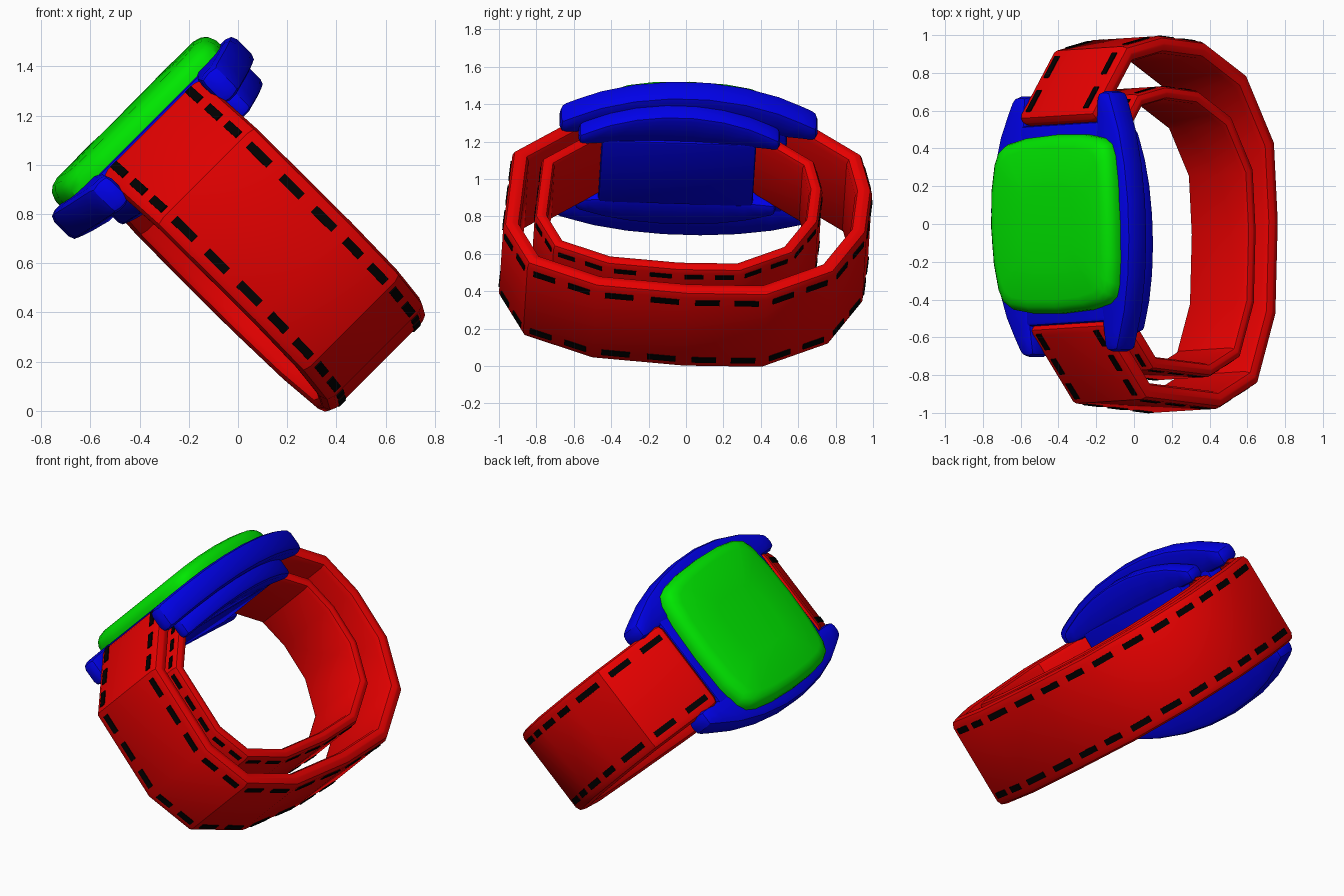
import bpy, bmesh, math
from mathutils import Matrix, Vector

cube = bpy.data.objects.get("Cube")
if cube:
    bpy.data.objects.remove(cube, do_unlink=True)


def material(name, rgb):
    m = bpy.data.materials.new(name)
    m.use_nodes = True
    color = (*rgb, 1)
    m.diffuse_color = color
    m.node_tree.nodes["Principled BSDF"].inputs["Base Color"].default_value = color
    return m


RED = material("strap_red", (0.8, 0, 0))
BLUE = material("case_blue", (0, 0, 0.8))
GREEN = material("face_green", (0, 0.8, 0))
BLACK = material("stitch_black", (0, 0, 0))

# Local frame: x across the strap, y along the dial, z out of the dial
TILT = Matrix.Rotation(math.radians(-45), 4, 'Y')
OUTER = TILT @ Matrix.Translation((0.54, 0, 0)) @ Matrix.Rotation(math.radians(2.6), 4, 'Z')
INNER = OUTER @ Matrix.Translation((0.065, -0.05, 0.115)) @ Matrix.Scale(0.78, 4)


def finish(name, bm, mat, matrix):
    mesh = bpy.data.meshes.new(name)
    bmesh.ops.recalc_face_normals(bm, faces=bm.faces)
    bm.to_mesh(mesh)
    bm.free()
    mesh.materials.append(mat)
    obj = bpy.data.objects.new(name, mesh)
    bpy.context.collection.objects.link(obj)
    obj.matrix_world = matrix
    bpy.ops.object.select_all(action='DESELECT')
    obj.select_set(True)
    bpy.context.view_layer.objects.active = obj
    bpy.ops.object.shade_smooth_by_angle(angle=math.radians(32))


def loft(name, rings, mat, matrix, bevel, segments=2):
    """Skin a row of equal rings, cap the ends and round the sharp edges."""
    bm = bmesh.new()
    loops = [[bm.verts.new(p) for p in ring] for ring in rings]
    count = len(rings[0])
    for a, b in zip(loops, loops[1:]):
        for i in range(count):
            j = (i + 1) % count
            bm.faces.new((a[i], a[j], b[j], b[i]))
    bm.faces.new(loops[0])
    bm.faces.new(loops[-1])
    bmesh.ops.recalc_face_normals(bm, faces=bm.faces)
    sharp = [e for e in bm.edges if e.calc_face_angle(0) > math.radians(50)]
    bmesh.ops.bevel(bm, geom=sharp, offset=bevel, segments=segments,
                    profile=0.5, affect='EDGES', clamp_overlap=True)
    finish(name, bm, mat, matrix)


# Strap path seen from the side (y, z)
PATH = [Vector(p) for p in (
    (-0.55, 1.085), (-0.94, 0.77), (-0.99, 0.21), (-0.86, -0.08),
    (-0.49, -0.235), (0, -0.275), (0.42, -0.265), (0.78, -0.07),
    (0.955, 0.24), (0.985, 0.56), (0.93, 0.83), (0.57, 1.115))]
HALF, THICK = 0.285, 0.09


def strap(name, matrix):
    normals = []
    for a, b in zip(PATH, PATH[1:]):
        t = (b - a).normalized()
        normals.append(Vector((-t.y, t.x)))
    rings = []
    for i, p in enumerate(PATH):
        before, after = normals[max(i - 1, 0)], normals[min(i, len(normals) - 1)]
        mid = (before + after).normalized()
        q = p + mid * THICK / mid.dot(after)
        rings.append([(-HALF, *p), (HALF, *p), (HALF, *q), (-HALF, *q)])
    loft(name, rings, RED, matrix, 0.04)


def stitches(name, matrix):
    bm = bmesh.new()
    for a, b in zip(PATH, PATH[1:]):
        d = b - a
        dashes = max(1, round(d.length / 0.2))
        turn = Matrix.Rotation(math.atan2(d.y, d.x), 4, 'X')
        size = Matrix.Diagonal((0.036, 0.62 * d.length / dashes, 0.012, 1))
        for k in range(dashes):
            p = a + d * (k + 0.5) / dashes
            for side in (-0.215, 0.215):
                place = Matrix.Translation((side, *p))
                bmesh.ops.create_cube(bm, size=1, matrix=place @ turn @ size)
    finish(name, bm, BLACK, matrix)


# Curved side bars whose ends form the lugs: (y, outer x)
HALF_BAR = [(0.1, 0.522), (0.3, 0.497), (0.48, 0.45), (0.6, 0.4), (0.69, 0.36)]
BAR = [(-y, x) for y, x in reversed(HALF_BAR)] + HALF_BAR


def case(prefix, matrix):
    for side, label in ((-1, "right"), (1, "left")):
        rings = []
        for y, x in BAR:
            drop = 0.09 * y * y
            low, high = 0.955 - drop, 1.105 - drop
            rings.append([(side * 0.265, y, low), (side * x, y, low),
                          (side * x, y, high), (side * 0.265, y, high)])
        loft(f"{prefix}_{label}_bar", rings, BLUE, matrix, 0.035)
    plate = [[(x, y, z) for x, y in ((-0.3, -0.53), (0.3, -0.53), (0.3, 0.53), (-0.3, 0.53))]
             for z in (0.935, 1.08)]
    loft(f"{prefix}_body", plate, BLUE, matrix, 0.02)


for prefix, matrix in (("outer", OUTER), ("inner", INNER)):
    strap(f"{prefix}_strap", matrix)
    stitches(f"{prefix}_stitches", matrix)
    case(f"{prefix}_case", matrix)

# Dial cover: a rounded, slightly arched square with bulging sides and a soft shoulder
QUARTER = [(0.462, 0), (0.455, 0.2), (0.435, 0.34), (0.408, 0.405),
           (0.355, 0.44), (0.22, 0.465), (0, 0.475)]
half = QUARTER + [(-x, y) for x, y in reversed(QUARTER[:-1])]
outline = half + [(x, -y) for x, y in reversed(half[1:-1])]
LEVELS = [(0.98, 1.0), (1.0, 1.1), (0.995, 1.135), (0.97, 1.162),
          (0.925, 1.18), (0.85, 1.19), (0.4, 1.192)]
cover = [[(x * s, y * s, z - 0.13 * (y * s) ** 2) for x, y in outline] for s, z in LEVELS]
loft("dial_cover", cover, GREEN, OUTER, 0.005, 1)
